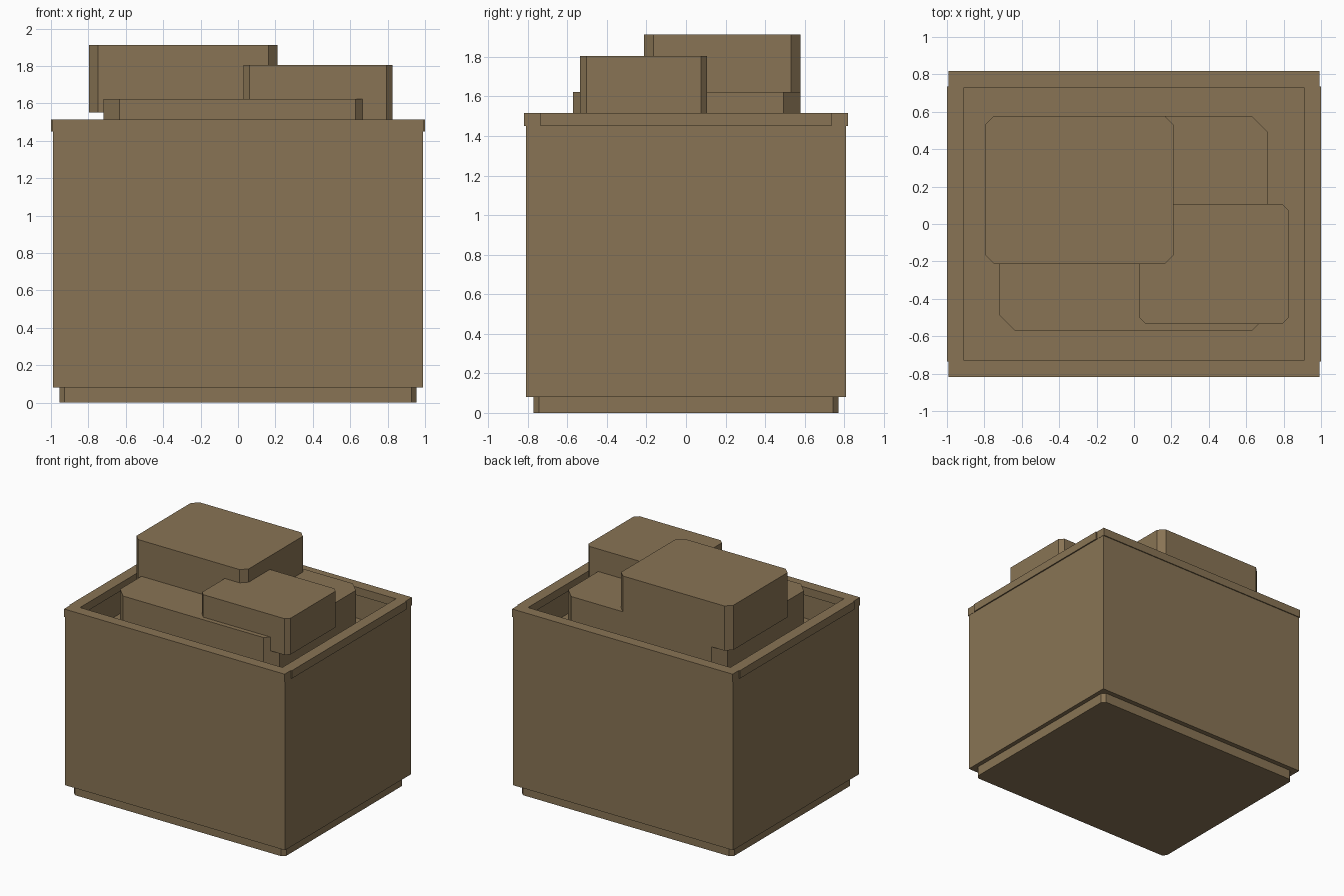
import bpy
import bmesh

cube = bpy.data.objects.get("Cube")
if cube:
    bpy.data.objects.remove(cube)

brown = bpy.data.materials.new("cardboard_brown")
brown.use_nodes = True
colour = (0.25, 0.175, 0.09, 1)
brown.diffuse_color = colour
brown.node_tree.nodes["Principled BSDF"].inputs["Base Color"].default_value = colour


def finish(name, bm):
    mesh = bpy.data.meshes.new(name)
    bmesh.ops.recalc_face_normals(bm, faces=bm.faces)
    bm.to_mesh(mesh)
    bm.free()
    mesh.materials.append(brown)
    obj = bpy.data.objects.new(name, mesh)
    bpy.context.collection.objects.link(obj)
    return obj


def box(name, x, y, z, chamfer=0):
    """Box from (low, high) ranges, with optional cut vertical corners."""
    bm = bmesh.new()
    bmesh.ops.create_cube(bm, size=1)
    for v in bm.verts:
        v.co = [r[0] if c < 0 else r[1] for c, r in zip(v.co, (x, y, z))]
    if chamfer:
        upright = [e for e in bm.edges
                   if abs(e.verts[0].co.z - e.verts[1].co.z) > 0.01]
        bmesh.ops.bevel(bm, geom=upright, offset=chamfer, segments=1,
                        affect='EDGES')
    return finish(name, bm)


FLOOR, RIM, TOP = 1.25, 1.45, 1.515

# Base plinth
box("base", (-0.955, 0.955), (-0.77, 0.77), (0, 0.08), 0.028)

# Hollow crate body: the top face is inset and pushed down
bm = bmesh.new()
bmesh.ops.create_cube(bm, size=1)
for v in bm.verts:
    v.co = (v.co.x * 1.98, v.co.y * 1.62, 0.08 if v.co.z < 0 else RIM)
bm.normal_update()
top = max(bm.faces, key=lambda f: f.calc_center_median().z)
bmesh.ops.inset_region(bm, faces=[top], thickness=0.08)
for v in top.verts:
    v.co.z = RIM
inner = bmesh.ops.extrude_discrete_faces(bm, faces=[top])["faces"][0]
for v in inner.verts:
    v.co.z = FLOOR
finish("crate_body", bm)

# Rim rails on all four sides
for side, s in (("left", 1), ("right", -1)):
    box(side + "_rim", sorted((s * 0.91, s)), (-0.735, 0.735), (RIM, TOP))
for side, s in (("back", 1), ("front", -1)):
    box(side + "_rim", (-0.992, 0.992), sorted((s * 0.73, s * 0.818)), (RIM, TOP))

# Stacked packages inside
box("bottom_package", (-0.72, 0.715), (-0.572, 0.578), (FLOOR, 1.622), 0.086)
box("small_package", (0.03, 0.825), (-0.535, 0.107), (1.51, 1.805), 0.032)
box("tall_package", (-0.797, 0.212), (-0.213, 0.578), (1.55, 1.913), 0.048)
